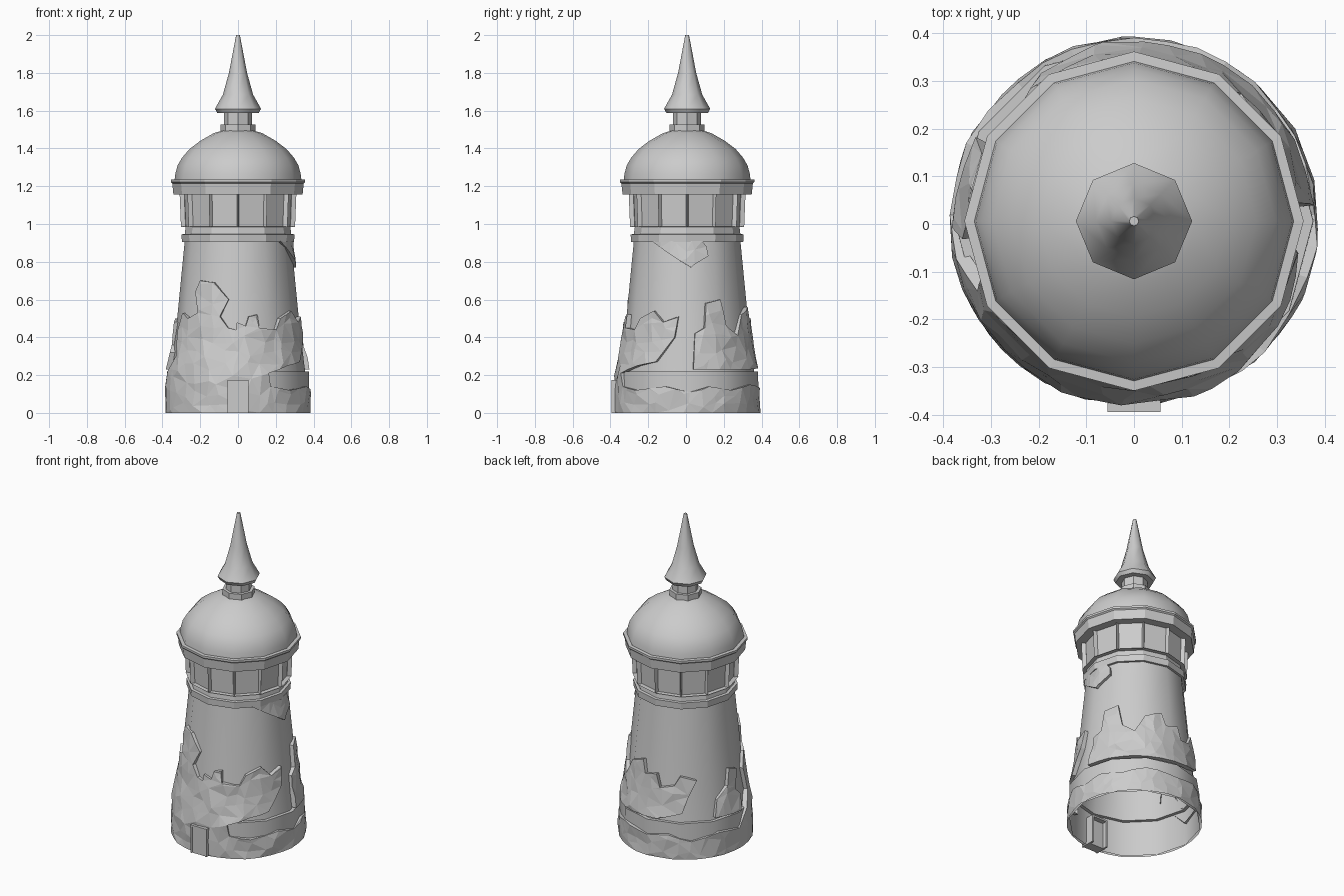
import bpy, bmesh, math, random
from mathutils import Vector, noise
from mathutils.geometry import delaunay_2d_cdt

if "Cube" in bpy.data.objects:
    bpy.data.objects.remove(bpy.data.objects["Cube"])

random.seed(4)
CY = 0.006          # tower axis, shifted slightly back because of the door


def polar(r, deg, z):
    a = math.radians(deg)       # 0 = front, 90 = right side
    return Vector((r * math.sin(a), CY - r * math.cos(a), z))


def finish(bm, name, angle=None):
    me = bpy.data.meshes.new(name)
    bm.to_mesh(me)
    bm.free()
    ob = bpy.data.objects.new(name, me)
    bpy.context.collection.objects.link(ob)
    if angle:
        bpy.ops.object.select_all(action='DESELECT')
        ob.select_set(True)
        bpy.context.view_layer.objects.active = ob
        bpy.ops.object.shade_smooth_by_angle(angle=math.radians(angle))
    return ob


def lathe_mesh(profile, n):
    """Revolve (radius, z) points, bottom to top, with outward faces."""
    bm = bmesh.new()
    rings = [[bm.verts.new(polar(r, 360 * i / n, z)) for i in range(n)] for r, z in profile]
    for lo, hi in zip(rings, rings[1:]):
        for i in range(n):
            j = (i + 1) % n
            bm.faces.new((lo[i], lo[j], hi[j], hi[i]))
    return bm, rings


def lathe(name, profile, n=12, angle=None, cap=False):
    bm, rings = lathe_mesh(profile, n)
    if cap:
        bm.faces.new(rings[-1])
    return finish(bm, name, angle)


def rough_radius(z):
    pts = [(0, .376), (.2, .377), (.34, .346), (.9, .281), (1.2, .281)]
    for (z0, r0), (z1, r1) in zip(pts, pts[1:]):
        if z <= z1:
            return r0 + (r1 - r0) * (z - z0) / (z1 - z0)


def plaster(name, outline, step=0.07):
    """Raised, faceted patch of old render; outline in (degrees, z)."""
    k = math.radians(1) * 0.35
    pts = []
    for (a0, z0), (a1, z1) in zip(outline, outline[1:] + outline[:1]):
        p, q = Vector((a0 * k, z0)), Vector((a1 * k, z1))
        m = max(1, round((q - p).length / step))
        pts += [p.lerp(q, i / m) for i in range(m)]
    n = len(pts)
    us, vs = [p.x for p in pts], [p.y for p in pts]
    u = min(us) + step / 2
    while u < max(us):
        v = min(vs) + step / 2
        while v < max(vs):
            pts.append(Vector((u + random.uniform(-.025, .025), v + random.uniform(-.025, .025))))
            v += step
        u += step
    co, _, tris, *_ = delaunay_2d_cdt(pts, [], [list(range(n))], 1, 1e-5)
    bm = bmesh.new()
    back, verts = {}, []
    for c in co:
        deg = c.x / k
        r = rough_radius(c.y) * 0.985 + 0.014
        r += 0.010 * noise.noise(polar(r, deg, c.y) * 19)
        v = bm.verts.new(polar(r, deg, c.y))
        verts.append(v)
        back[v] = (r - 0.03, deg, c.y)
    for t in tris:
        bm.faces.new([verts[i] for i in t])
    bmesh.ops.delete(bm, geom=[v for v in bm.verts if not v.link_faces], context='VERTS')
    # broken edge of the patch, running back into the wall
    rim = [e for e in bm.edges if e.is_boundary and max(v.co.z for v in e.verts) > 0.002]
    inner = {v: bm.verts.new(polar(*back[v])) for v in {v for e in rim for v in e.verts}}
    for e in rim:
        a, b = e.verts
        bm.faces.new((a, b, inner[b], inner[a]))
    bmesh.ops.recalc_face_normals(bm, faces=bm.faces)
    return finish(bm, name)


def box(name, x, y, z):
    bm = bmesh.new()
    bmesh.ops.create_cube(bm, size=1)
    for v in bm.verts:
        v.co = Vector([(lo + hi) / 2 + c * (hi - lo) for c, (lo, hi) in zip(v.co, (x, y, z))])
    return finish(bm, name)


# Smooth tower wall with plinth band, open below
lathe("tower_wall", [(.378, 0), (.376, .22), (.355, .22), (.322, .5), (.283, .9), (.272, 1.0)], 12, 35)

# Moulded rings under the window gallery
lathe("lower_ring", [(.27, .905), (.297, .905), (.299, .945), (.282, .947), (.277, .985), (.303, .985)])

# Gallery drum with one recessed window per side
bm, _ = lathe_mesh([(.302, .985), (.309, 1.16)], 12)
sides = list(bm.faces)
bmesh.ops.inset_individual(bm, faces=sides, thickness=.046, depth=0)
bmesh.ops.inset_individual(bm, faces=sides, thickness=.0005, depth=-.025)
finish(bm, "window_gallery")

# Cornice and dome
lathe("cornice", [(.29, 1.157), (.342, 1.157), (.348, 1.215), (.356, 1.222), (.356, 1.235), (.33, 1.237)])
lathe("dome", [(.336, 1.23), (.332, 1.265), (.32, 1.31), (.297, 1.35), (.257, 1.397), (.2, 1.44),
               (.13, 1.48), (.06, 1.503)], 12, 40, cap=True)

# Eight-sided finial
lathe("finial_base", [(.093, 1.49), (.093, 1.528), (.074, 1.528), (.074, 1.60)], 8)
lathe("finial_spire", [(.05, 1.588), (.11, 1.588), (.122, 1.61), (.08, 1.685), (.048, 1.80), (.01, 2.0)],
      8, 50, cap=True)

# Broken outer render: base ring rising into a large front patch
plaster("front_plaster", [
    (-180, 0), (180, 0), (180, .13), (150, .15), (128, .12), (108, .14), (92, .11), (72, .14),
    (45, .12), (27, .14), (25, .21), (45, .25), (63, .27), (79, .4), (82, .51), (68, .48),
    (58, .54), (42, .5), (36, .44), (19, .45), (18, .52), (10, .51), (7, .46), (-1, .48),
    (-2, .44), (-9, .45), (-17, .51), (-9, .6), (-24, .69), (-40, .7), (-45, .64), (-40, .53),
    (-52, .5), (-62, .53), (-70, .44), (-66, .3), (-78, .22), (-92, .13), (-115, .15),
    (-140, .11), (-160, .15), (-180, .13)])
plaster("back_plaster", [
    (95, .23), (150, .23), (190, .24), (212, .28), (218, .38), (226, .47), (210, .5), (204, .44),
    (190, .42), (186, .5), (172, .48), (168, .56), (150, .52), (140, .41), (128, .46), (123, .6),
    (108, .58), (106, .45), (97, .42)])
plaster("left_plaster", [
    (-118, .24), (-88, .23), (-84, .32), (-90, .36), (-86, .48), (-97, .5), (-101, .4), (-114, .34)])
plaster("upper_plaster", [
    (50, .91), (72, .84), (94, .77), (97, .785), (112, .83), (111, .88), (106, .91)])

# Doorway reaching through the wall
for side, s in (("left", -1), ("right", 1)):
    xs = sorted((s * .045, s * .056))
    box("door_jamb_" + side, xs, (-.394, -.30), (0, .175))
box("door_lintel", (-.056, .056), (-.394, -.30), (.164, .175))
box("door_panel", (-.045, .045), (-.388, -.33), (0, .164))
